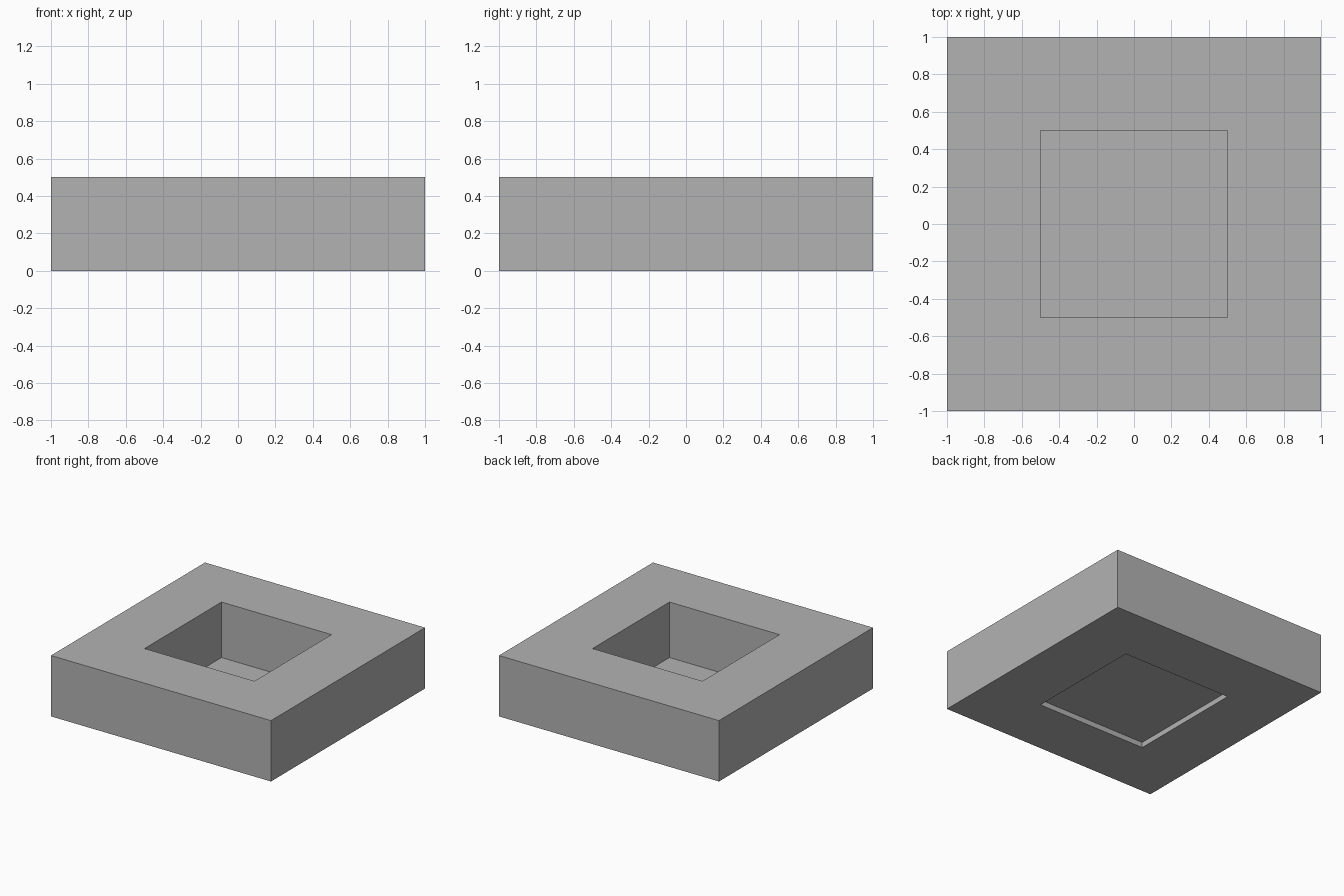
import bpy
import bmesh

if "Cube" in bpy.data.objects:
    bpy.data.objects.remove(bpy.data.objects["Cube"])

grey = bpy.data.materials.new("grey")
grey.diffuse_color = (0.45, 0.45, 0.45, 1.0)
grey.use_nodes = True
grey.node_tree.nodes["Principled BSDF"].inputs["Base Color"].default_value = grey.diffuse_color

CORNERS = [(-1, -1), (1, -1), (1, 1), (-1, 1)]


def add_object(name, bm):
    bmesh.ops.recalc_face_normals(bm, faces=bm.faces)
    mesh = bpy.data.meshes.new(name)
    bm.to_mesh(mesh)
    bm.free()
    mesh.materials.append(grey)
    obj = bpy.data.objects.new(name, mesh)
    bpy.context.collection.objects.link(obj)


def square(bm, half, z):
    return [bm.verts.new((x * half, y * half, z)) for x, y in CORNERS]


# Square frame: rectangular section swept round the four corners
bm = bmesh.new()
rings = [square(bm, half, z) for half, z in [(1, 0), (1, 0.5), (0.5, 0.5), (0.5, 0)]]
for r in range(4):
    a, b = rings[r], rings[(r + 1) % 4]
    for i in range(4):
        j = (i + 1) % 4
        bm.faces.new((a[i], a[j], b[j], b[i]))
add_object("square_frame", bm)

# Thin floor of the well, set slightly above the underside
bm = bmesh.new()
bm.faces.new(square(bm, 0.5, 0.044))
add_object("well_floor", bm)
